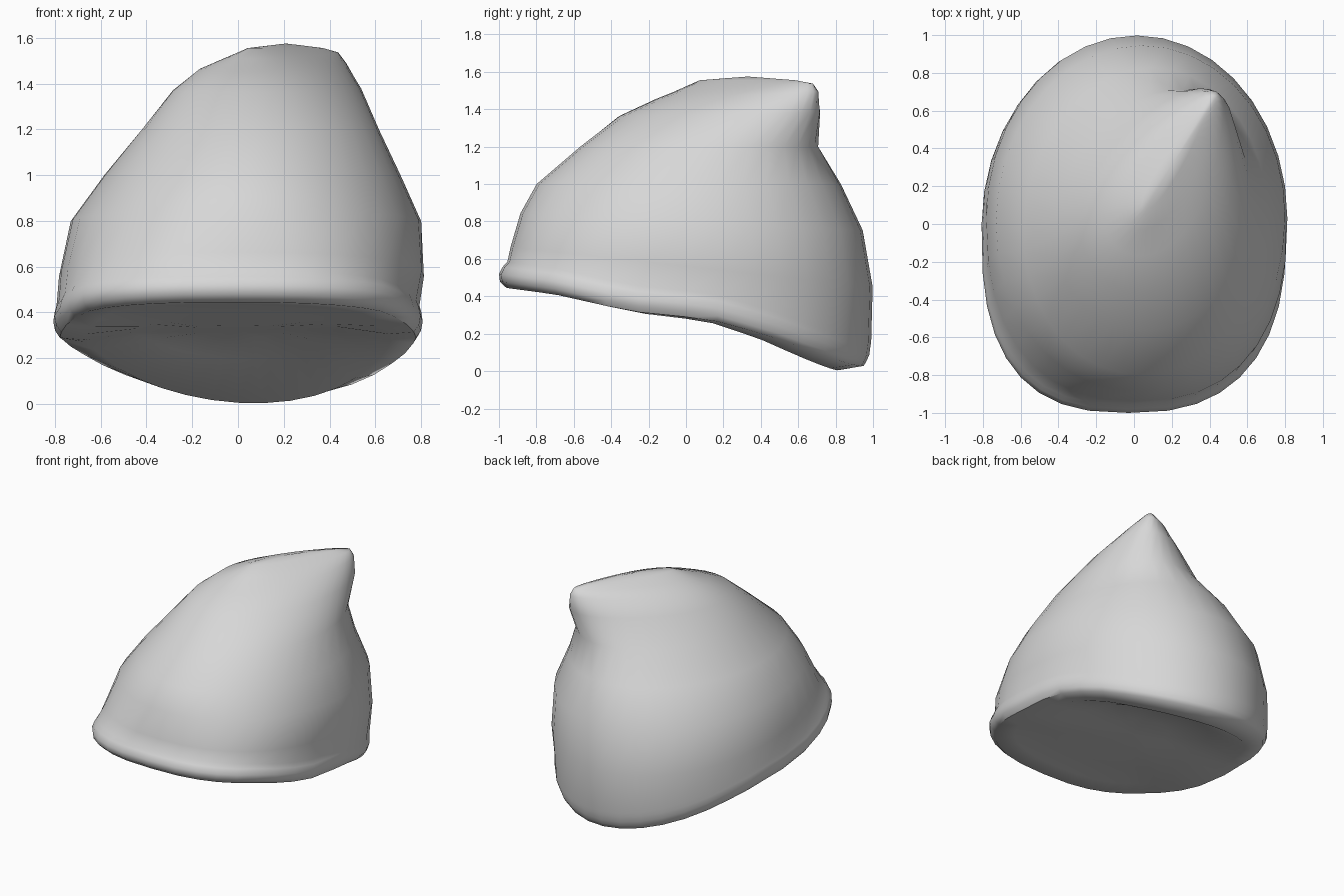
import bpy
import bmesh
from math import sin, cos, radians, pi, copysign

SEGMENTS = 36

default_cube = bpy.data.objects.get("Cube")
if default_cube:
    bpy.data.objects.remove(default_cube, do_unlink=True)


def make_material(name, colour):
    material = bpy.data.materials.new(name)
    material.use_nodes = True
    material.diffuse_color = colour
    shader = next(n for n in material.node_tree.nodes if n.type == 'BSDF_PRINCIPLED')
    shader.inputs["Base Color"].default_value = colour
    return material


# Height of the hem from front to back
HEM = [(-1, .45), (-.7, .41), (-.3, .32), (.2, .27), (.5, .19), (.75, .1), (1, .01)]


def hem_height(x, y):
    y = max(-1, min(1, y))
    for (y0, z0), (y1, z1) in zip(HEM, HEM[1:]):
        if y <= y1:
            height = z0 + (z1 - z0) * (y - y0) / (y1 - y0)
            return max(0, height - .06 * x * max(0, y))


def oval(cx, cy, length, width, heading, taper, square):
    """Egg-shaped outline: squarer at the front, narrower toward its heading."""
    heading = radians(heading)
    outline = []
    for i in range(SEGMENTS):
        t = 2 * pi * i / SEGMENTS - heading
        c, s = cos(t), sin(t)
        if c < 0:
            c = copysign(abs(c) ** (2 / square), c)
            s = copysign(abs(s) ** (2 / square), s)
        u, v = length * c, width * s * (1 - taper * c)
        outline.append((cx + u * cos(heading) - v * sin(heading),
                        cy + u * sin(heading) + v * cos(heading)))
    return outline


def hem_outline(front, back):
    """Hem outline whose scale changes from front to back, its front leaning to -x."""
    outline = []
    for x, y in oval(0, 0, 1, .815, 90, 0, 2.6):
        scale = front + (back - front) * (y + 1) / 2
        outline.append((x * scale - .03 * min(0, y * scale) ** 2, y * scale))
    return outline


rings = []

# Underside, from the slightly hollow middle out to the hem
for scale, reach, lift in ((.25, 1, .03), (.55, 1, .025), (.82, 1.2, -.01)):
    rings.append([(x, y, max(0, hem_height(x, y * reach) + lift))
                  for x, y in hem_outline(scale, scale)])

# Rolled hem, bulging mostly at the front
for front, back, lift in ((.96, .95, 0), (.995, .965, .03), (1, .98, .07),
                          (.98, .985, .11), (.955, .99, .14)):
    rings.append([(x, y, hem_height(x, y) + lift) for x, y in hem_outline(front, back)])

# Crown: centre x, centre y, length, width, heading, taper, squareness, height, slope
CROWN = [
    (.015, .03, .968, .797, 90, 0, 2.4, .56, -.11),
    (.035, .03, .915, .765, 88, 0, 2.1, .8, -.05),
    (.065, .015, .815, .645, 84, .03, 2, 1, 0),
    (.115, .075, .65, .5, 72, .1, 2, 1.2, 0),
    (.16, .19, .58, .35, 62, .22, 2, 1.37, .02),
    (.185, .28, .49, .23, 59, .35, 2, 1.46, .05),
    (.21, .33, .41, .13, 58, .4, 2, 1.51, .04),
    (.21, .33, .3, .05, 58, .3, 2, 1.555, 0),
]
for *shape, height, slope in CROWN:
    rings.append([(x, y, height + slope * y) for x, y in oval(*shape)])

# Skin the rings into one closed cap
bm = bmesh.new()
loops = [[bm.verts.new(point) for point in ring] for ring in rings]
for lower, upper in zip(loops, loops[1:]):
    for i in range(SEGMENTS):
        j = (i + 1) % SEGMENTS
        bm.faces.new((lower[i], lower[j], upper[j], upper[i]))
for loop, lift in ((loops[0], 0), (loops[-1], .02)):
    middle = sum((v.co for v in loop), loop[0].co * 0) / SEGMENTS
    middle.z += lift
    centre = bm.verts.new(middle)
    for i in range(SEGMENTS):
        bm.faces.new((loop[i], loop[(i + 1) % SEGMENTS], centre))
bmesh.ops.recalc_face_normals(bm, faces=bm.faces)

mesh = bpy.data.meshes.new("soft_cap")
bm.to_mesh(mesh)
bm.free()
mesh.materials.append(make_material("light grey cloth", (.68, .68, .68, 1)))
cap = bpy.data.objects.new("soft_cap", mesh)
bpy.context.collection.objects.link(cap)

# Smooth shading with a crisp hem edge
bpy.ops.object.select_all(action='DESELECT')
cap.select_set(True)
bpy.context.view_layer.objects.active = cap
bpy.ops.object.shade_smooth_by_angle(angle=radians(50))
